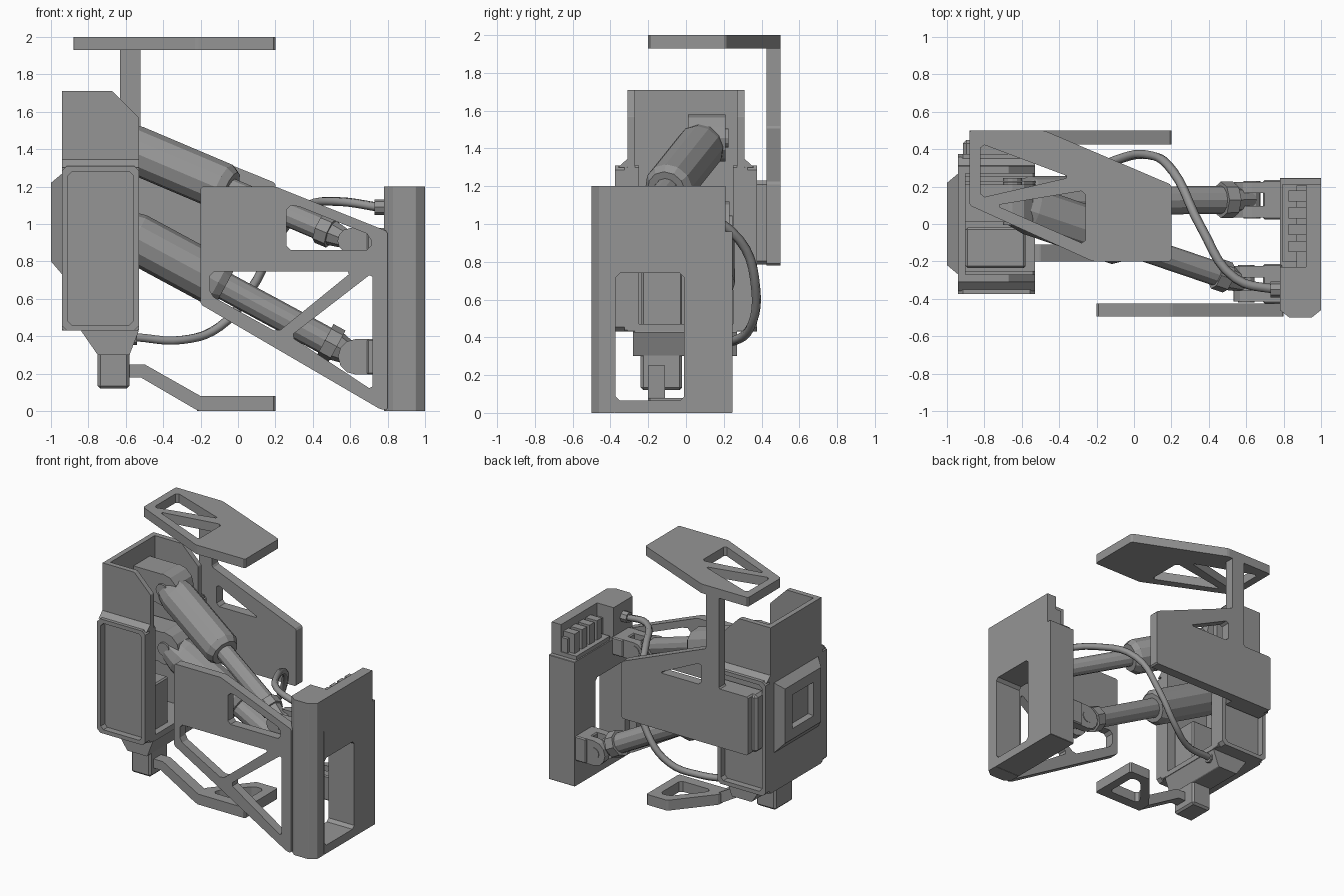
import bpy, bmesh, math
from mathutils import Vector, Matrix

if "Cube" in bpy.data.objects:
    bpy.data.objects.remove(bpy.data.objects["Cube"])

grey = bpy.data.materials.new("dark_grey")
grey.diffuse_color = (0.3, 0.3, 0.3, 1)
grey.use_nodes = True
grey.node_tree.nodes["Principled BSDF"].inputs["Base Color"].default_value = grey.diffuse_color


def finish(name, bm):
    bmesh.ops.remove_doubles(bm, verts=bm.verts, dist=1e-5)
    bmesh.ops.recalc_face_normals(bm, faces=bm.faces)
    for f in bm.faces:
        f.smooth = False
        f.material_index = 0
    me = bpy.data.meshes.new(name)
    bm.to_mesh(me)
    bm.free()
    me.materials.append(grey)
    ob = bpy.data.objects.new(name, me)
    bpy.context.collection.objects.link(ob)
    return ob


def box(name, x, y, z, bevel=0.0):
    bm = bmesh.new()
    size = Matrix.Diagonal((x[1] - x[0], y[1] - y[0], z[1] - z[0], 1))
    mid = Matrix.Translation((sum(x) / 2, sum(y) / 2, sum(z) / 2))
    bmesh.ops.create_cube(bm, size=1, matrix=mid @ size)
    if bevel:
        bmesh.ops.bevel(bm, geom=bm.edges[:], offset=bevel, segments=1, affect='EDGES')
    return finish(name, bm)


def clip(pts, d):
    # cut every corner of a loop
    out = []
    for i, p in enumerate(pts):
        p = Vector(p)
        for q in (pts[i - 1], pts[(i + 1) % len(pts)]):
            out.append(p + (Vector(q) - p).normalized() * d)
    return out


def plate(name, outline, axis, lo, hi, holes=(), corner=0.01):
    # extruded outline with holes; axis is the extrusion direction
    cu = bpy.data.curves.new(name, 'CURVE')
    cu.dimensions, cu.fill_mode, cu.extrude = '2D', 'BOTH', (hi - lo) / 2
    for loop in [clip(outline, corner)] + [clip(h, 0.022) for h in holes]:
        sp = cu.splines.new('POLY')
        sp.points.add(len(loop) - 1)
        for pt, p in zip(sp.points, loop):
            pt.co = (p[0], p[1], 0, 1)
        sp.use_cyclic_u = True
    tmp = bpy.data.objects.new(name + "_outline", cu)
    bpy.context.collection.objects.link(tmp)
    dg = bpy.context.evaluated_depsgraph_get()
    me = bpy.data.meshes.new_from_object(tmp.evaluated_get(dg))
    bm = bmesh.new()
    bm.from_mesh(me)
    bpy.data.objects.remove(tmp)
    m = (lo + hi) / 2
    for v in bm.verts:
        a, b, c = v.co
        v.co = {'x': (c + m, a, b), 'y': (a, c + m, b), 'z': (a, b, c + m)}[axis]
    return finish(name, bm)


def rod(name, a, b, r, r2=None, n=12):
    a, b = Vector(a), Vector(b)
    bm = bmesh.new()
    mat = Matrix.Translation((a + b) / 2) @ (b - a).to_track_quat('Z', 'Y').to_matrix().to_4x4()
    bmesh.ops.create_cone(bm, cap_ends=True, segments=n, radius1=r, radius2=r if r2 is None else r2,
                          depth=(b - a).length, matrix=mat)
    return finish(name, bm)


# Left housing: open shell with recessed side panels
X0, X1 = -0.94, -0.53
box("housing_outer_wall", (X0, -0.90), (-0.31, 0.31), (0.43, 1.71))
wall = [(X0, 0.43), (X0, 1.71), (-0.67, 1.71), (X1, 1.57), (X1, 0.43)]
frame = [(X0, 0.43), (X0, 1.31), (X1, 1.31), (X1, 0.43)]
recess = [(-0.91, 0.46), (-0.91, 1.28), (-0.56, 1.28), (-0.56, 0.46)]
for s, tag in ((-1, "front"), (1, "back")):
    plate("housing_wall_" + tag, wall, 'y', *sorted((s * 0.27, s * 0.31)), corner=0.004)
    plate("panel_backing_" + tag, frame, 'y', *sorted((s * 0.25, s * 0.325)))
    plate("panel_frame_" + tag, frame, 'y', *sorted((s * 0.325, s * 0.375)), holes=[recess], corner=0.025)
    plate("panel_top_slope_" + tag, [(s * 0.31, 1.345), (s * 0.31, 1.30), (s * 0.36, 1.30)], 'x', X0, X1, corner=0.002)
box("housing_floor", (X0, X1), (-0.27, 0.27), (0.43, 0.47))

# Raised square frame on the outer wall
bm = bmesh.new()
rings = [(-0.94, 0.27, 0.73, 1.27), (-1.0, 0.22, 0.80, 1.22), (-1.0, 0.13, 0.88, 1.14), (-0.96, 0.12, 0.89, 1.13)]
loops = [[bm.verts.new((x, y, z)) for y, z in ((-h, lo), (h, lo), (h, hi), (-h, hi))] for x, h, lo, hi in rings]
for A, B in zip(loops, loops[1:]):
    for i in range(4):
        bm.faces.new((A[i], A[(i + 1) % 4], B[(i + 1) % 4], B[i]))
bm.faces.new(loops[-1])
bm.faces.new(loops[0])
finish("outer_access_frame", bm)

# Neck under the housing, its column inside, and the foot bracket
plate("lower_taper", [(-0.84, 0.43), (X1, 0.43), (-0.58, 0.30), (-0.75, 0.30)], 'y', -0.28, 0.27, corner=0.004)
box("lower_neck", (-0.75, -0.58), (-0.24, -0.02), (0.12, 0.32), 0.015)
box("inner_column", (-0.90, -0.58), (-0.235, -0.02), (0.45, 0.82), 0.01)
plate("foot_arm", [(-0.60, 0.25), (-0.50, 0.25), (-0.20, 0.08), (-0.17, 0.08), (-0.17, 0.005),
                   (-0.22, 0.005), (-0.52, 0.18), (-0.60, 0.18)], 'y', -0.20, -0.11, corner=0.004)
plate("foot_plate", [(0.20, -0.20), (0.20, 0.20), (0.02, 0.20), (-0.22, -0.09), (-0.22, -0.20)], 'z', 0, 0.08,
      holes=[[(0.13, -0.12), (0.13, 0.13), (0.05, 0.13), (-0.13, -0.08), (-0.13, -0.12)]])

# Back plate with post and mounting block, top plate
plate("back_plate", [(-0.88, 0.78), (0.20, 0.78), (0.20, 1.22), (-0.52, 1.51), (-0.52, 1.95), (-0.63, 1.95),
                     (-0.63, 1.23), (-0.88, 1.23)], 'y', 0.425, 0.50,
      holes=[[(-0.48, 1.39), (-0.48, 1.22), (-0.12, 1.22)]])
box("back_mount", (-0.915, -0.56), (0.33, 0.45), (0.785, 1.23), 0.02)
plate("top_plate", [(-0.88, 0.50), (-0.48, 0.50), (0.20, 0.21), (0.20, -0.20), (-0.22, -0.20), (-0.88, 0.10)],
      'z', 1.93, 2.0, holes=[[(-0.82, 0.43), (-0.34, 0.25), (-0.82, 0.14)],
                             [(-0.74, 0.10), (-0.26, 0.18), (-0.26, -0.11)]])

# Front truss plate
plate("front_truss", [(-0.20, 1.20), (0.20, 1.20), (0.80, 0.96), (0.80, 0.005), (0.76, 0.01), (-0.20, 0.57)],
      'y', -0.495, -0.425,
      holes=[[(0.26, 0.86), (0.26, 1.10), (0.31, 1.10), (0.71, 0.94), (0.71, 0.86)],
             [(-0.15, 0.745), (0.61, 0.745), (0.21, 0.42), (-0.15, 0.62)],
             [(0.72, 0.74), (0.72, 0.11), (0.28, 0.40)]])

# Right block: post with cut corners, windowed body, stepped vented top
plate("block_front_post", [(0.78, -0.46), (0.83, -0.50), (0.95, -0.50), (1.0, -0.46), (1.0, -0.38),
                           (0.78, -0.38)], 'z', 0, 1.2, corner=0.002)
plate("block_body", [(-0.38, 0), (0.245, 0), (0.245, 0.96), (0.21, 0.96), (-0.38, 0.96)], 'x', 0.78, 1.0,
      holes=[[(-0.372, 0.065), (-0.01, 0.065), (-0.01, 0.74), (-0.372, 0.74)]], corner=0.003)
box("block_front_top", (0.78, 1.0), (-0.385, -0.23), (0.955, 1.2))
box("block_thin_top", (0.92, 1.0), (-0.24, 0.21), (0.955, 1.2))
box("vent_back", (0.87, 0.93), (-0.23, 0.205), (0.95, 1.10))
for i in range(4):
    y = -0.15 + i * 0.09
    box(f"vent_fin_{i + 1}", (0.825, 0.925), (y, y + 0.06), (0.95, 1.14))
box("vent_sill", (0.79, 0.93), (-0.20, 0.21), (0.95, 0.99))

# Two telescopic struts with end knuckles
Y = Vector((0, 1, 0))
for tag, a, b, rb, rr, cut in (("upper", (-0.64, 0.10, 1.435), (0.60, -0.32, 0.91), 0.13, 0.065, 0.455),
                               ("lower", (-0.64, 0.12, 0.975), (0.63, 0.13, 0.29), 0.135, 0.075, 0.42)):
    A, B = Vector(a), Vector(b)
    P = lambda t: A.lerp(B, t)
    rod(tag + "_barrel_base", P(0.0), P(0.07), 0.11, rb)
    rod(tag + "_barrel", P(0.07), P(cut), rb)
    rod(tag + "_barrel_lip", P(cut), P(cut + 0.03), rb, rb * 0.8)
    rod(tag + "_piston", P(cut), P(0.88), rr)
    rod(tag + "_collar", P(0.87), P(0.92), rr * 1.3, n=8)
    rod(tag + "_rod_eye", P(0.90), P(1.0), rr * 1.15, rr * 0.7, n=8)
    K = A + Vector((-0.01, 0.01, 0.02))
    rod(tag + "_left_knuckle", K - Y * 0.10, K + Y * 0.10, 0.125)
    rod(tag + "_left_pin", K - Y * 0.115, K + Y * 0.115, 0.05)
    box(tag + "_left_mount", (-0.91, K.x), (K.y - 0.10, K.y + 0.10), (K.z - 0.11, K.z + 0.12))
    h = 0.095 if tag == "lower" else 0.068
    rod(tag + "_right_pin", B - Y * 0.10, B + Y * 0.10, 0.045)
    for s, side in ((-1, "front"), (1, "back")):
        y = b[1] + s * 0.065
        ys = (y - 0.03, y + 0.03)
        rod(f"{tag}_right_ear_{side}", (b[0], ys[0], b[2]), (b[0], ys[1], b[2]), h)
        box(f"{tag}_right_arm_{side}", (b[0], 0.72), ys, (b[2] - h, b[2] + h))
    box(tag + "_right_mount", (0.69, 0.79), (b[1] - 0.105, b[1] + 0.105), (b[2] - h, b[2] + h), 0.008)

# Hose with end fittings
pts = [(-0.55, 0.20, 0.395), (-0.30, 0.25, 0.38), (-0.10, 0.34, 0.45), (0.07, 0.37, 0.65), (0.21, 0.28, 0.92),
       (0.36, -0.02, 1.09), (0.54, -0.29, 1.12), (0.78, -0.355, 1.085)]
cu = bpy.data.curves.new("hose", 'CURVE')
cu.dimensions, cu.bevel_depth, cu.bevel_resolution, cu.resolution_u = '3D', 0.025, 1, 5
cu.materials.append(grey)
sp = cu.splines.new('BEZIER')
sp.bezier_points.add(len(pts) - 1)
for bp, p in zip(sp.bezier_points, pts):
    bp.co = p
    bp.handle_left_type = bp.handle_right_type = 'AUTO'
bpy.context.collection.objects.link(bpy.data.objects.new("hose", cu))
rod("hose_fitting_left", (-0.60, 0.20, 0.395), (-0.54, 0.20, 0.395), 0.042, n=8)
rod("hose_fitting_right", (0.73, -0.35, 1.09), (0.79, -0.35, 1.09), 0.042, n=8)
